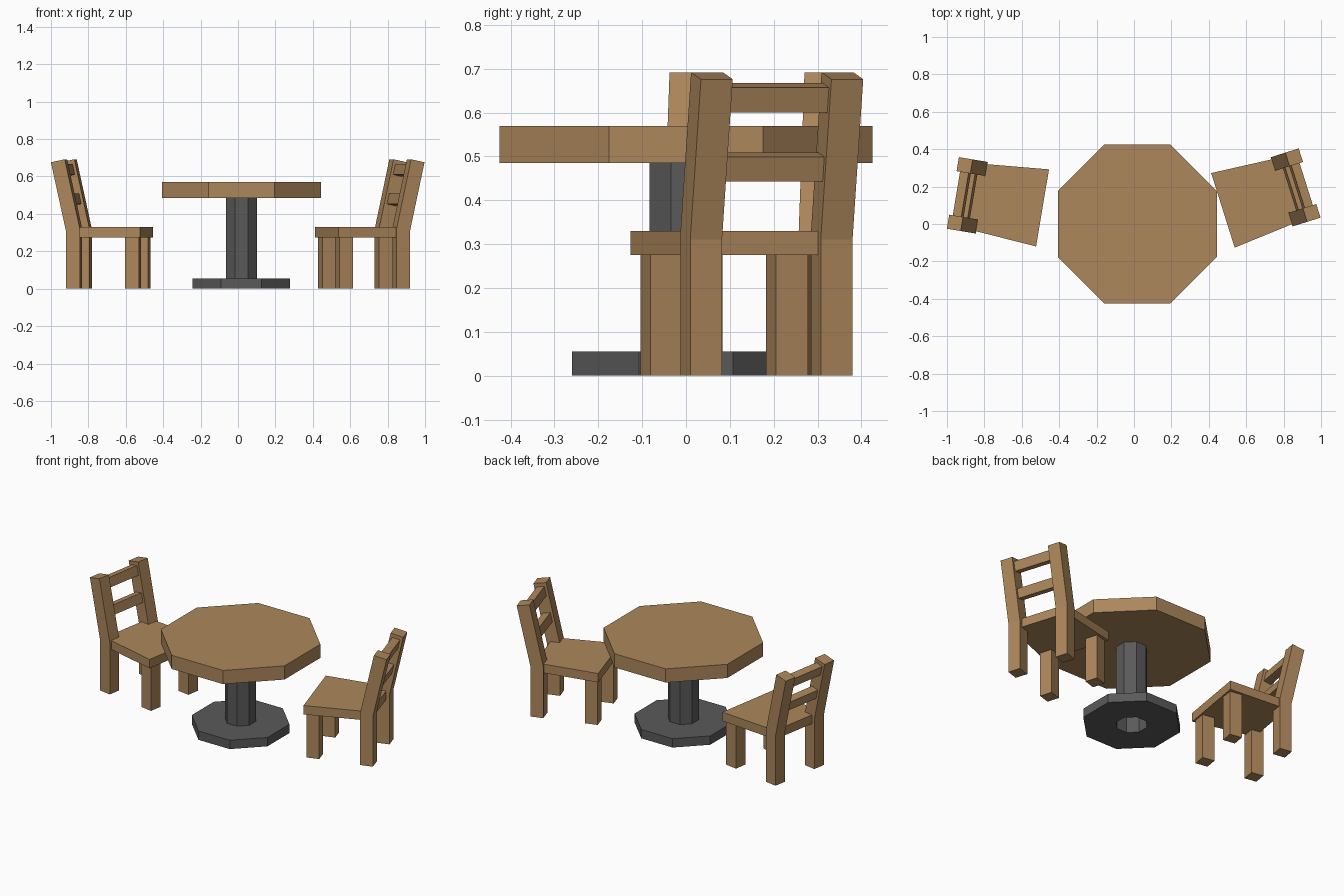
import bpy, bmesh, math
from mathutils import Matrix, Vector

if "Cube" in bpy.data.objects:
    bpy.data.objects.remove(bpy.data.objects["Cube"])


def material(name, rgb):
    m = bpy.data.materials.new(name)
    m.diffuse_color = (*rgb, 1)
    m.use_nodes = True
    m.node_tree.nodes["Principled BSDF"].inputs["Base Color"].default_value = m.diffuse_color
    return m


WOOD = material("wood", (0.418, 0.242, 0.105))
METAL = material("dark_grey_metal", (0.102, 0.102, 0.102))


def finish(name, bm, mat, matrix):
    bmesh.ops.recalc_face_normals(bm, faces=bm.faces)
    me = bpy.data.meshes.new(name)
    bm.to_mesh(me)
    bm.free()
    me.materials.append(mat)
    ob = bpy.data.objects.new(name, me)
    ob.matrix_world = matrix
    bpy.context.collection.objects.link(ob)
    return ob


def prism(name, points, offset, mat, matrix):
    """Extrude a closed 3D outline along an offset."""
    bm = bmesh.new()
    face = bm.faces.new([bm.verts.new(p) for p in points])
    ext = bmesh.ops.extrude_face_region(bm, geom=[face], use_keep_orig=True)
    moved = [v for v in ext["geom"] if isinstance(v, bmesh.types.BMVert)]
    bmesh.ops.translate(bm, verts=moved, vec=Vector(offset))
    return finish(name, bm, mat, matrix)


def octagon(apothem, z):
    r = apothem / math.cos(math.pi / 8)
    return [(r * math.cos(math.pi / 8 + i * math.pi / 4),
             r * math.sin(math.pi / 8 + i * math.pi / 4), z) for i in range(8)]


def rings(name, profile, mat, matrix, closed):
    """Octagonal rings joined in order: (apothem, height) pairs."""
    bm = bmesh.new()
    loops = [[bm.verts.new(p) for p in octagon(a, z)] for a, z in profile]
    pairs = list(zip(loops, loops[1:] + loops[:1]))
    for a, b in pairs if closed else pairs[:-1]:
        for i in range(8):
            j = (i + 1) % 8
            bm.faces.new((a[i], a[j], b[j], b[i]))
    return finish(name, bm, mat, matrix)


# Table: octagonal top, open column, ring-shaped foot
T = Matrix.Translation((0.018, 0, 0))
prism("table_top", octagon(0.425, 0.485), (0, 0, 0.085), WOOD, T)
rings("table_column", [(0.083, 0.055), (0.083, 0.485)], METAL, T, False)
rings("table_foot", [(0.26, 0), (0.26, 0.055), (0.083, 0.055), (0.083, 0)],
      METAL, T, True)

LEG = 0.076


def side_profile(name, dz, y0, width, matrix):
    """Profile in (depth, height) extruded sideways."""
    prism(name, [(d, y0, z) for d, z in dz], (0, width, 0), WOOD, matrix)


def chair(side, x, y, angle):
    # local x runs from the seat front towards the back
    M = Matrix.Translation((x, y, 0)) @ Matrix.Rotation(math.radians(angle), 4, 'Z')
    # Seat, wider at the front
    prism(side + "_chair_seat",
          [(0, -0.209, 0.275), (0.385, -0.177, 0.275),
           (0.385, 0.177, 0.275), (0, 0.209, 0.275)], (0, 0, 0.055), WOOD, M)
    for s, tag in ((-1, "a"), (1, "b")):
        # Front legs
        side_profile(f"{side}_chair_front_leg_{tag}",
                     [(0.01, 0), (0.01 + LEG, 0), (0.01 + LEG, 0.276), (0.01, 0.276)],
                     s * 0.15 - LEG / 2, LEG, M)
        # Back legs that lean backwards above the seat
        side_profile(f"{side}_chair_back_post_{tag}",
                     [(0.329, 0), (0.405, 0), (0.405, 0.311), (0.486, 0.676),
                      (0.411, 0.692), (0.329, 0.32)],
                     s * 0.156 - LEG / 2, LEG, M)
    # Slats, tilted with the posts
    t = 0.047
    for n, (z0, z1) in enumerate(((0.443, 0.499), (0.600, 0.657))):
        d0, d1 = (0.390 + 0.222 * (z - 0.311) for z in (z0, z1))
        side_profile(f"{side}_chair_slat_{n + 1}",
                     [(d0, z0), (d1, z1), (d1 - 0.976 * t, z1 + 0.216 * t),
                      (d0 - 0.976 * t, z0 + 0.216 * t)], -0.13, 0.26, M)


chair("left", -0.489, 0.086, 170.5)
chair("right", 0.4755, 0.073, 17.5)
